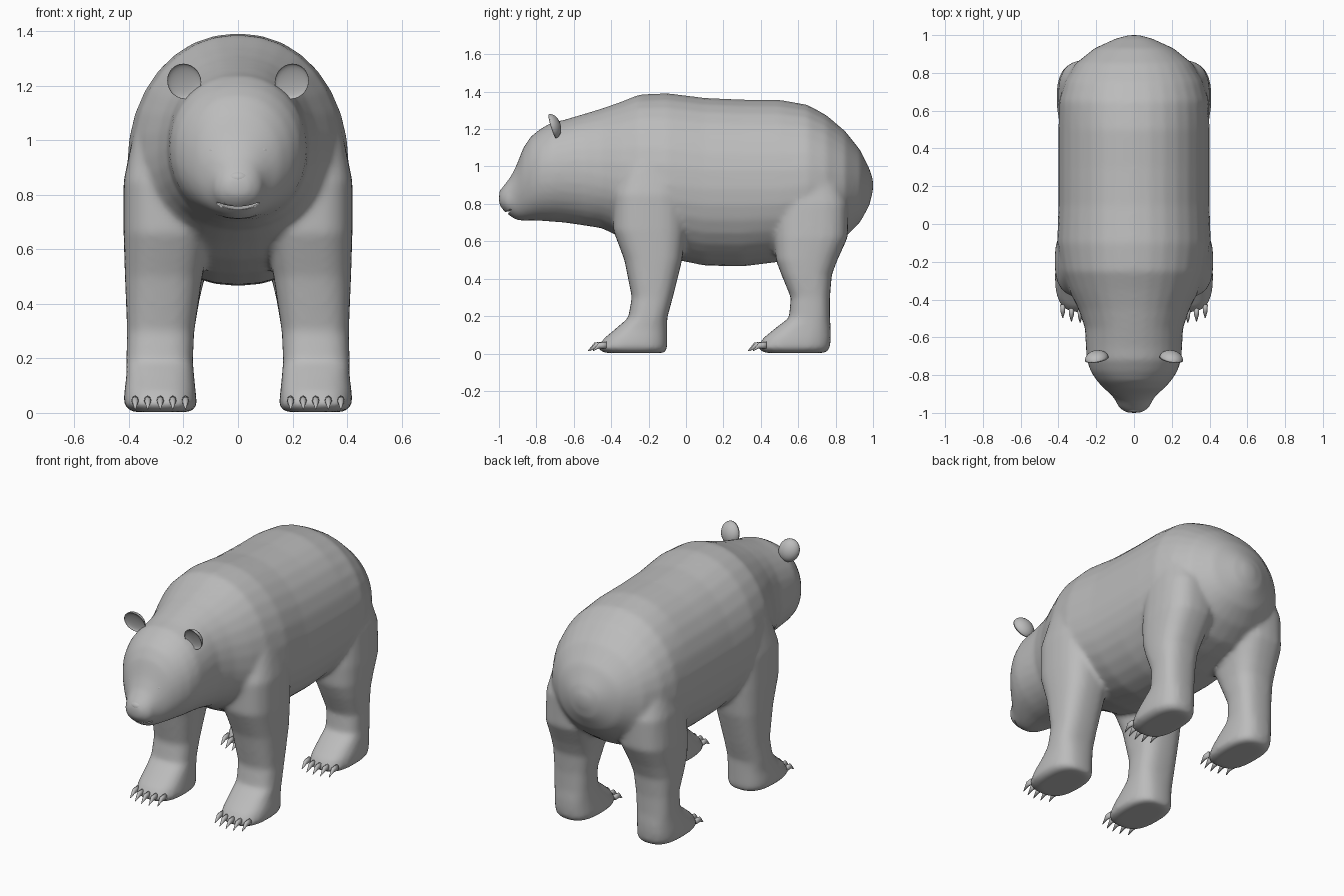
import bpy, bmesh
from math import sin, cos, pi, radians
from mathutils import Matrix, Vector

cube = bpy.data.objects.get("Cube")
if cube:
    bpy.data.objects.remove(cube, do_unlink=True)

fur = bpy.data.materials.new("plain grey")
fur.diffuse_color = (0.5, 0.5, 0.5, 1)
fur.use_nodes = True
fur.node_tree.nodes["Principled BSDF"].inputs["Base Color"].default_value = (0.5, 0.5, 0.5, 1)


def power(value, exponent):
    return abs(value) ** exponent * (1 if value >= 0 else -1)


def loft(bm, rings):
    """Skin a closed tube through a list of point rings."""
    rows = [[bm.verts.new(p) for p in ring] for ring in rings]
    count = len(rows[0])
    for low, high in zip(rows, rows[1:]):
        for i in range(count):
            j = (i + 1) % count
            bm.faces.new((low[i], low[j], high[j], high[i]))
    bm.faces.new(rows[0][::-1])
    bm.faces.new(rows[-1])


def make_object(name, bm):
    bmesh.ops.recalc_face_normals(bm, faces=bm.faces)
    mesh = bpy.data.meshes.new(name)
    bm.to_mesh(mesh)
    bm.free()
    mesh.materials.append(fur)
    mesh.shade_smooth()
    obj = bpy.data.objects.new(name, mesh)
    bpy.context.collection.objects.link(obj)
    return obj


def apply_modifiers(obj):
    bpy.ops.object.select_all(action="DESELECT")
    bpy.context.view_layer.objects.active = obj
    obj.select_set(True)
    for mod in list(obj.modifiers):
        bpy.ops.object.modifier_apply(modifier=mod.name)


def ellipsoid(bm, centre, size, tilt=0):
    matrix = (Matrix.Translation(centre) @ Matrix.Rotation(radians(tilt), 4, "X")
              @ Matrix.Diagonal((*size, 1)))
    return bmesh.ops.create_uvsphere(bm, u_segments=24, v_segments=14, radius=1, matrix=matrix)["verts"]


def body_ring(y, width, bottom, middle, top, count=32):
    ring = []
    for i in range(count):
        a = 2 * pi * i / count
        height = top - middle if sin(a) > 0 else middle - bottom
        ring.append((width * power(cos(a), 0.95), y, middle + height * power(sin(a), 0.95)))
    return ring


def leg_ring(side, z, inner, outer, front, back, count=24):
    ring = []
    for i in range(count):
        a = 2 * pi * i / count
        x = (inner + outer) / 2 + (outer - inner) / 2 * power(cos(a), 0.75)
        y = (front + back) / 2 + (back - front) / 2 * power(sin(a), 0.75)
        ring.append((side * x, y, z))
    return ring


# Torso, neck and head: y, half width, bottom, widest height, top
BODY = [
    (-1.0, .035, .80, .83, .86), (-.985, .065, .775, .82, .885),
    (-.965, .085, .755, .82, .91), (-.935, .097, .73, .83, .95),
    (-.905, .12, .713, .86, 1.01), (-.87, .16, .71, .91, 1.1),
    (-.83, .197, .71, .94, 1.16), (-.78, .23, .71, .96, 1.2),
    (-.72, .25, .705, .97, 1.235), (-.65, .255, .7, .97, 1.25),
    (-.55, .26, .685, .97, 1.28), (-.45, .295, .67, .95, 1.31),
    (-.35, .345, .62, .93, 1.345), (-.25, .385, .56, .92, 1.385),
    (-.1, .407, .51, .9, 1.392), (.1, .4, .47, .88, 1.367),
    (.3, .4, .465, .88, 1.358), (.5, .4, .49, .88, 1.357),
    (.65, .397, .52, .9, 1.33), (.75, .37, .55, .9, 1.275),
    (.85, .31, .62, .9, 1.19), (.93, .21, .7, .9, 1.09),
    (.98, .1, .79, .9, .99), (1.0, .03, .87, .9, .93)]

# Legs: height, inner x, outer x, front y, back y
FRONT_LEG = [
    (.003, .17, .39, -.44, -.11), (.03, .15, .42, -.475, -.1),
    (.08, .155, .417, -.44, -.1), (.13, .16, .41, -.38, -.1),
    (.19, .165, .41, -.31, -.1), (.3, .16, .407, -.29, -.07),
    (.5, .13, .415, -.33, -.02), (.66, .1, .42, -.39, 0),
    (.85, .1, .42, -.39, 0), (1.02, .12, .385, -.33, -.03)]
HIND_LEG = [
    (.003, .17, .37, .42, .75), (.03, .15, .4, .38, .77),
    (.08, .155, .4, .41, .775), (.13, .16, .395, .47, .775),
    (.19, .165, .39, .55, .77), (.3, .16, .39, .56, .77),
    (.42, .14, .4, .51, .78), (.5, .12, .405, .48, .81),
    (.62, .09, .41, .47, .865), (.8, .08, .4, .48, .87),
    (1.0, .1, .36, .5, .8)]

bm = bmesh.new()
loft(bm, [body_ring(*row) for row in BODY])
for side in (-1, 1):
    for leg in (FRONT_LEG, HIND_LEG):
        loft(bm, [leg_ring(side, *row) for row in leg])
body = make_object("body", bm)

# Fuse the overlapping volumes into one soft skin
remesh = body.modifiers.new("fuse", "REMESH")
remesh.mode = "VOXEL"
remesh.voxel_size = 0.014
soften = body.modifiers.new("soften", "SMOOTH")
soften.factor = 0.5
soften.iterations = 8

# Mouth slit, cut as a shallow smile
bm = bmesh.new()
for v in ellipsoid(bm, (0, -.955, .752), (.085, .055, .007), 12):
    v.co.z += 2.5 * v.co.x ** 2
slit = make_object("mouth_cutter", bm)
slit.hide_render = True
cut = body.modifiers.new("mouth", "BOOLEAN")
cut.operation = "DIFFERENCE"
cut.object = slit
apply_modifiers(body)
bpy.data.objects.remove(slit, do_unlink=True)
body.data.shade_smooth()

# Nose pad
bm = bmesh.new()
ellipsoid(bm, (0, -.968, .862), (.045, .03, .026), 25)
make_object("nose", bm)

for side, label in ((1, "left"), (-1, "right")):
    # Cupped ear: the front half of a flattened ball is folded inward
    bm = bmesh.new()
    for v in ellipsoid(bm, (0, 0, 0), (.062, .045, .068)):
        if v.co.y < 0:
            v.co.y *= -0.35
    bm.transform(Matrix.Translation((side * .197, -.715, 1.215))
                 @ Matrix.Rotation(radians(side * 25), 4, "Y")
                 @ Matrix.Rotation(radians(18), 4, "X"))
    make_object(label + "_ear", bm)

    # Eyelid
    bm = bmesh.new()
    ellipsoid(bm, (side * .09, -.892, .962), (.017, .012, .009), -25)
    make_object(label + "_eye", bm)

    # Five tapering claws on each foot
    for foot, toe_y, shift in (("front", -.45, 0), ("hind", .405, -.012)):
        bm = bmesh.new()
        for i in range(5):
            spread = (i - 2) / 2
            x = side * (.285 + shift + spread * .092)
            y = toe_y + .025 * spread ** 2
            path = [Vector((x, y, .045)), Vector((x, y - .04, .043)), Vector((x, y - .073, .015))]
            rings = []
            for point, radius in zip(path, (.014, .012, .002)):
                rings.append([point + Vector((radius * cos(k * pi / 4), 0, radius * 1.3 * sin(k * pi / 4)))
                              for k in range(8)])
            loft(bm, rings)
        make_object(label + "_" + foot + "_claws", bm)
